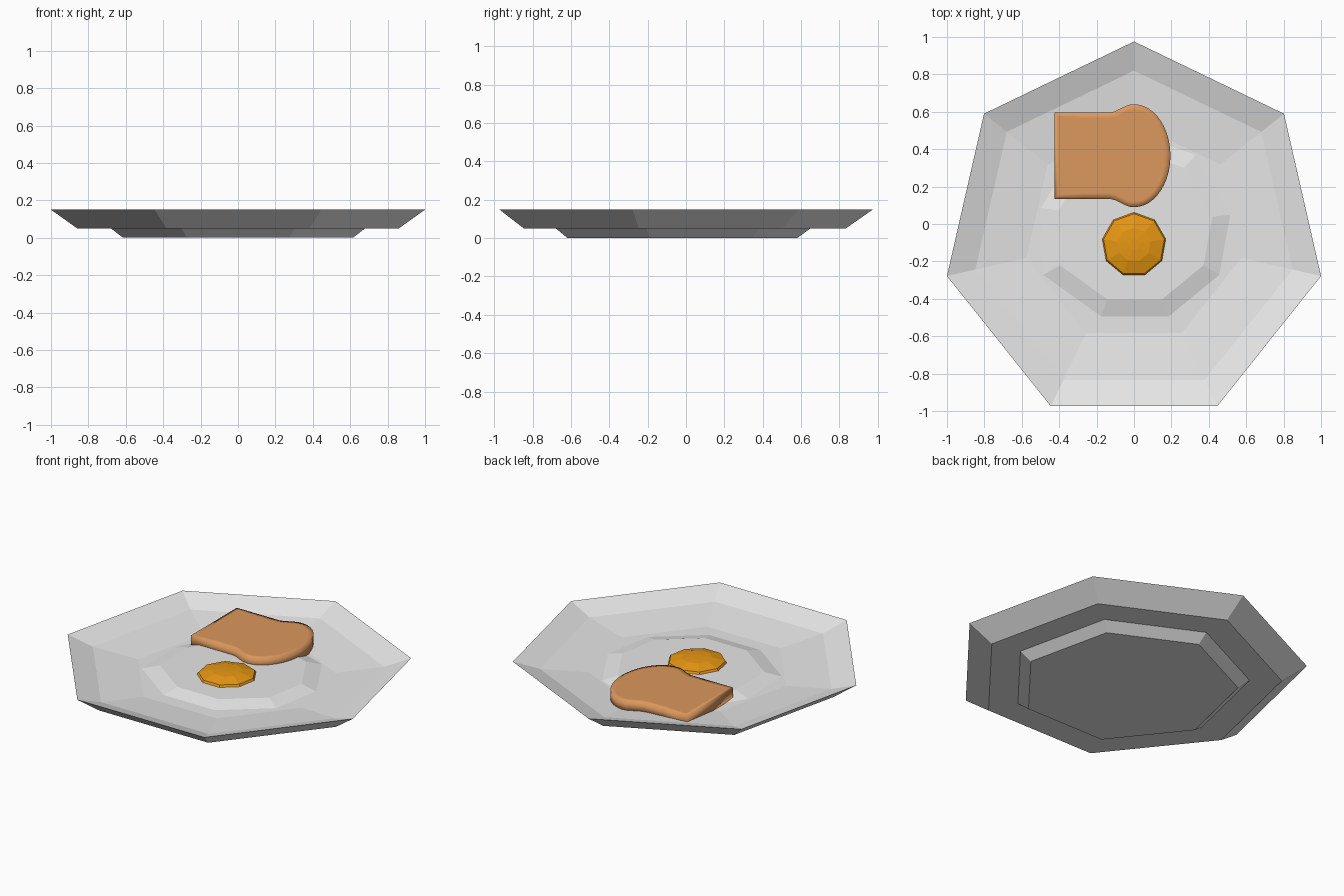
import bpy, bmesh, math

if "Cube" in bpy.data.objects:
    bpy.data.objects.remove(bpy.data.objects["Cube"])


def material(name, rgb):
    m = bpy.data.materials.new(name)
    m.diffuse_color = (*rgb, 1)
    m.use_nodes = True
    m.node_tree.nodes["Principled BSDF"].inputs["Base Color"].default_value = m.diffuse_color
    return m


WHITE = material("white", (0.8, 0.8, 0.8))
ORANGE = material("yolk_orange", (0.855, 0.33, 0.007))
BROWN = material("toast_brown", (0.708, 0.314, 0.109))


def finish(name, bm, mat, smooth=False):
    bmesh.ops.recalc_face_normals(bm, faces=bm.faces[:])
    me = bpy.data.meshes.new(name)
    bm.to_mesh(me)
    bm.free()
    me.materials.append(mat)
    for p in me.polygons:
        p.use_smooth = smooth
    ob = bpy.data.objects.new(name, me)
    bpy.context.collection.objects.link(ob)
    return ob


def ngon(n, r, cy, z):
    # regular polygon with one corner at the back
    return [(r * math.sin(2 * math.pi * i / n), cy + r * math.cos(2 * math.pi * i / n), z)
            for i in range(n)]


def loft(name, rings, mat):
    # skin between successive rings, capped at both ends
    bm = bmesh.new()
    loops = [[bm.verts.new(p) for p in ring] for ring in rings]
    n = len(loops[0])
    for a, b in zip(loops, loops[1:]):
        for i in range(n):
            j = (i + 1) % n
            bm.faces.new((a[i], a[j], b[j], b[i]))
    bm.faces.new(loops[0])
    bm.faces.new(loops[-1])
    return finish(name, bm, mat)


# Seven-sided plate: foot, underside, rim, inner slopes and floor
plate_profile = [(0.63, 0.0), (0.697, 0.05), (0.882, 0.05), (1.0257, 0.15),
                 (0.87, 0.10), (0.59, 0.07)]
loft("plate", [ngon(7, r, -0.05, z) for r, z in plate_profile], WHITE)

# Nine-sided, slightly uneven egg white
outer = [(0, 0.5), (0.34, 0.38), (0.53, 0.05), (0.47, -0.28), (0.19, -0.51),
         (-0.18, -0.51), (-0.50, -0.28), (-0.51, 0.09), (-0.34, 0.38)]
loft("egg_white", [[(x, y, 0.066) for x, y in outer],
                   [(x * 0.79, y * 0.79, 0.095) for x, y in outer]], WHITE)

# Faceted yolk dome
yolk_profile = [(0.178, 0.085), (0.165, 0.108), (0.09, 0.128), (0.03, 0.132)]
loft("egg_yolk", [ngon(9, r, -0.11, z) for r, z in yolk_profile], ORANGE)

# Slice of toast: square end and rounded crown, smooth shaded
cy = 0.365
half = [(-0.425, 0.23), (-0.27, 0.23), (-0.13, 0.23), (-0.10, 0.238), (-0.06, 0.258)]
half += [(0.195 * math.sin(math.radians(a)), 0.275 * math.cos(math.radians(a)))
         for a in range(-8, 90, 8)]
outline = half + [(0.195, 0)] + [(x, -y) for x, y in reversed(half)]
bm = bmesh.new()
bottom = bm.faces.new([bm.verts.new((x, y + cy, 0.065)) for x, y in outline])
ext = bmesh.ops.extrude_face_region(bm, geom=[bottom], use_keep_orig=True)
new_verts = [g for g in ext["geom"] if isinstance(g, bmesh.types.BMVert)]
top = [g for g in ext["geom"] if isinstance(g, bmesh.types.BMFace)]
bmesh.ops.translate(bm, verts=new_verts, vec=(0, 0, 0.075))
bmesh.ops.recalc_face_normals(bm, faces=bm.faces[:])
bmesh.ops.inset_individual(bm, faces=top, thickness=0.03)
finish("toast", bm, BROWN, smooth=True)
